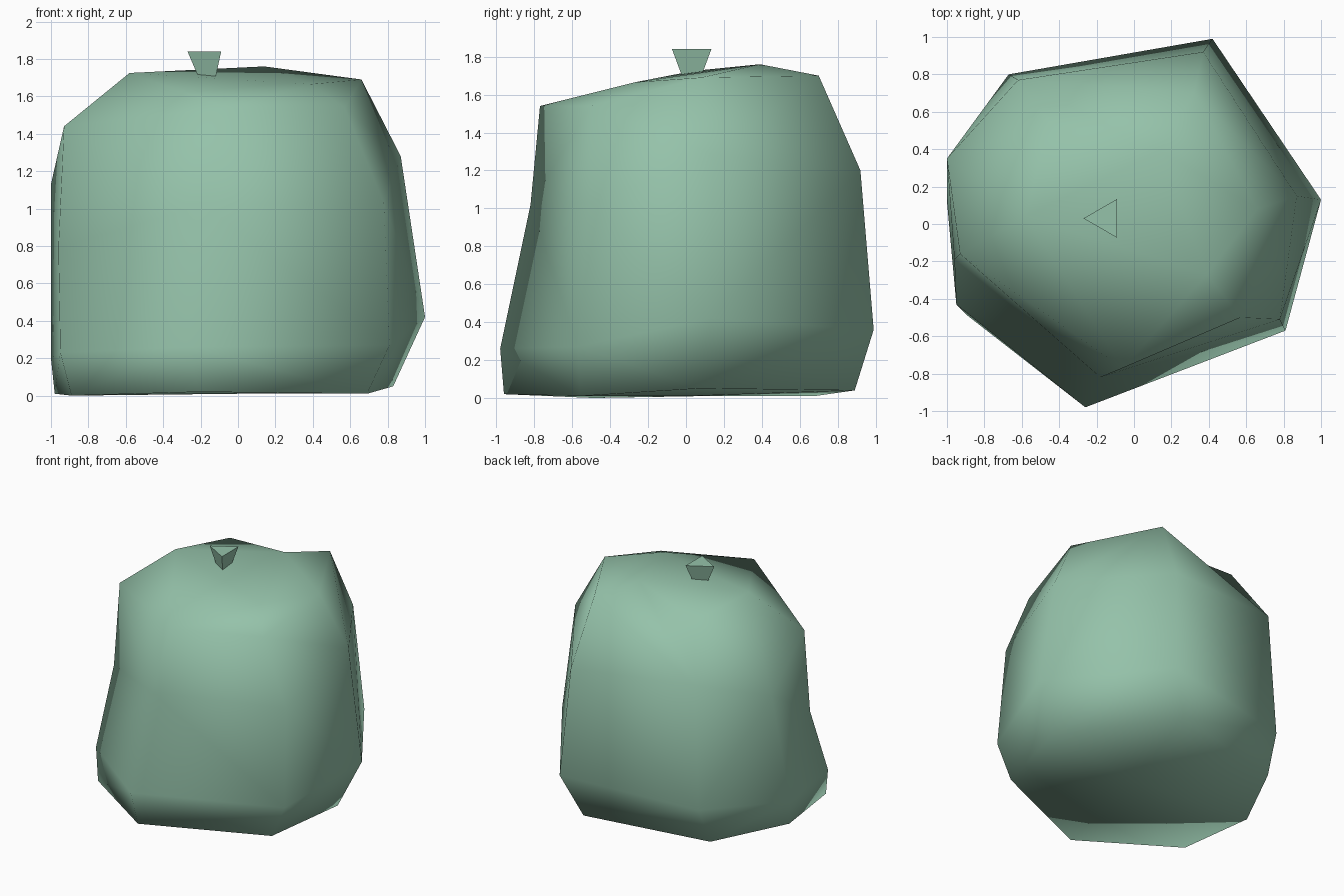
import bpy, bmesh, math

if "Cube" in bpy.data.objects:
    bpy.data.objects.remove(bpy.data.objects["Cube"])

green = bpy.data.materials.new("sage_green")
green.diffuse_color = (0.30, 0.54, 0.40, 1)
green.use_nodes = True
green.node_tree.nodes["Principled BSDF"].inputs["Base Color"].default_value = green.diffuse_color


def make_object(name, bm, smooth):
    mesh = bpy.data.meshes.new(name)
    for f in bm.faces:
        f.smooth = smooth
    bm.to_mesh(mesh)
    bm.free()
    mesh.materials.append(green)
    obj = bpy.data.objects.new(name, mesh)
    bpy.context.collection.objects.link(obj)
    return obj


# Bush body: seven uneven upright ribs, each from bottom rim to shoulder,
# counter-clockwise starting at the front
ribs = [
    [(-.21, -.96, .02), (-.26, -.98, .26), (-.18, -.82, 1.02), (-.06, -.77, 1.54)],
    [(.69, -.56, .01), (.81, -.57, .27), (.78, -.51, 1.03), (.57, -.50, 1.54)],
    [(.83, .07, .05), (1.0, .13, .42), (.87, .15, 1.28), (.66, .08, 1.69)],
    [(.28, .89, .04), (.42, .99, .36), (.37, .92, 1.20), (.32, .70, 1.70)],
    [(-.69, .68, .01), (-.67, .80, .30), (-.62, .77, 1.27), (-.455, .55, 1.655)],
    [(-.98, .10, .01), (-1.0, .12, .20), (-1.0, .35, 1.13), (-.58, .04, 1.725)],
    [(-.89, -.49, .00), (-.95, -.43, .23), (-.96, -.19, .79), (-.93, -.16, 1.44)],
]
bm = bmesh.new()
cols = [[bm.verts.new(p) for p in rib] for rib in ribs]
back_peak = bm.verts.new((.14, .39, 1.76))
front_peak = bm.verts.new((.39, -.27, 1.665))
base = bm.verts.new((0, 0, .01))

# Side walls and underside
for i, a in enumerate(cols):
    b = cols[(i + 1) % len(cols)]
    bm.faces.new((b[0], a[0], base))
    for k in range(3):
        if i == 3 and k == 2:      # the back slope rises to the peak
            bm.faces.new((a[2], b[2], a[3]))
            bm.faces.new((a[3], b[2], back_peak))
            bm.faces.new((b[2], b[3], back_peak))
        else:
            bm.faces.new((a[k], b[k], b[k + 1], a[k + 1]))

# Crown: triangles around the two peaks
E, D, C, B, A, G, F = [c[3] for c in cols]
for tri in ((E, D, front_peak), (D, C, front_peak), (C, back_peak, front_peak),
            (C, B, back_peak), (A, G, back_peak), (G, front_peak, back_peak),
            (G, E, front_peak), (G, F, E)):
    bm.faces.new(tri)
bmesh.ops.triangulate(bm, faces=bm.faces[:])
bmesh.ops.recalc_face_normals(bm, faces=bm.faces[:])
make_object("bush_body", bm, True)

# Small three-sided stub on top, wider at its upper end
bm = bmesh.new()


def triangle(radius, z):
    return [bm.verts.new((-.15 + radius * math.cos(t), .03 + radius * math.sin(t), z))
            for t in (math.pi / 3, math.pi, 5 * math.pi / 3)]


low, high = triangle(.06, 1.70), triangle(.12, 1.84)
for i in range(3):
    j = (i + 1) % 3
    bm.faces.new((low[i], low[j], high[j], high[i]))
bm.faces.new(high)
bm.faces.new(low[::-1])
make_object("top_stub", bm, False)
